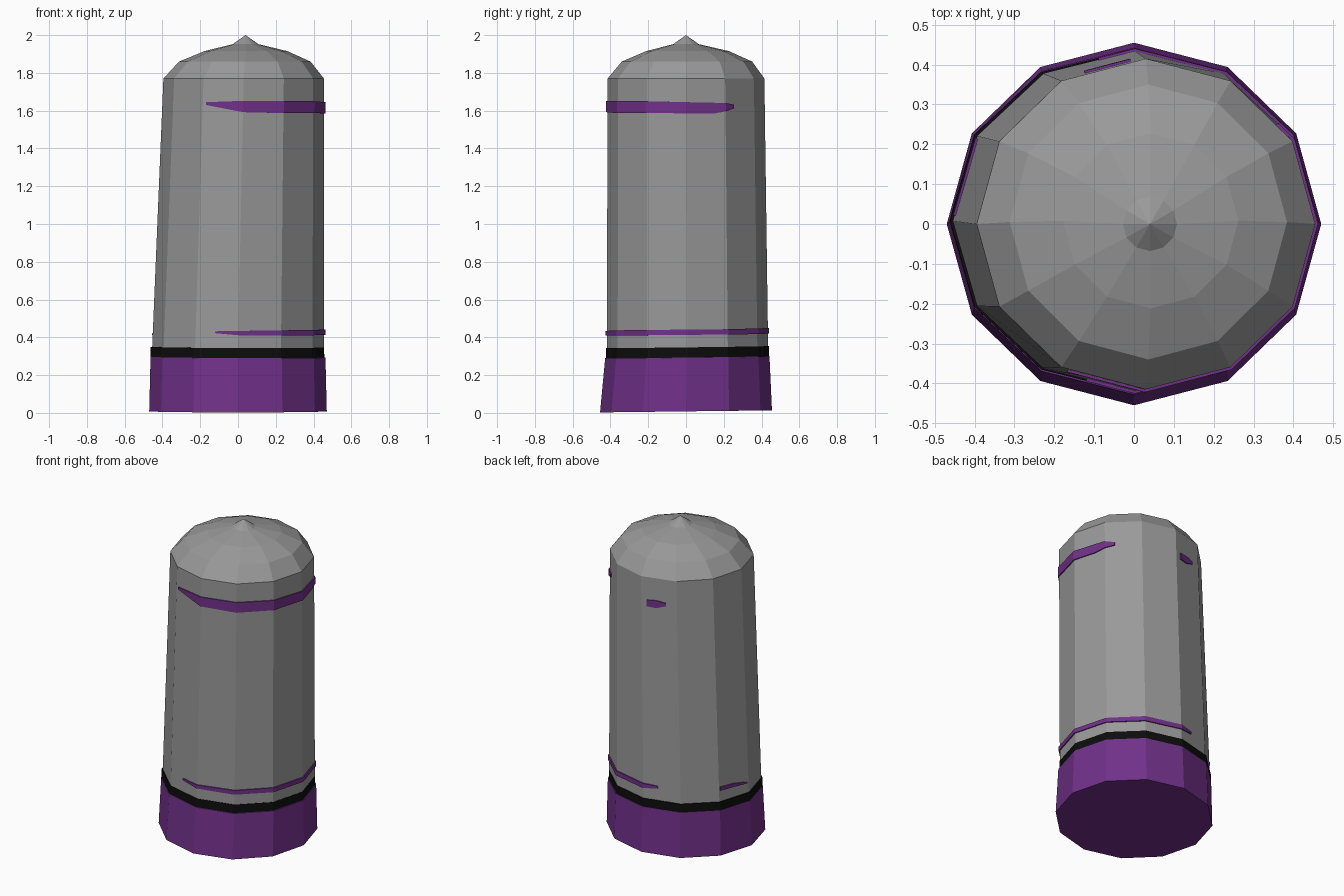
import bpy
import math

if "Cube" in bpy.data.objects:
    bpy.data.objects.remove(bpy.data.objects["Cube"])

N = 12


def material(name, rgb):
    m = bpy.data.materials.new(name)
    m.diffuse_color = (*rgb, 1.0)
    m.use_nodes = True
    m.node_tree.nodes["Principled BSDF"].inputs["Base Color"].default_value = m.diffuse_color
    return m


grey = material("grey", (0.32, 0.32, 0.32))
purple = material("purple", (0.165, 0.03, 0.25))
black = material("black", (0.004, 0.004, 0.004))


def make(name, verts, faces, mat):
    me = bpy.data.meshes.new(name)
    me.from_pydata(verts, [], faces)
    me.materials.append(mat)
    ob = bpy.data.objects.new(name, me)
    bpy.context.collection.objects.link(ob)
    return ob


def loft(name, rings, mat, bottom=False, tip=None):
    """Rings are (cx, cy, rx, ry, z, tilt_x, tilt_y)."""
    verts, faces = [], []
    for cx, cy, rx, ry, z, tx, ty in rings:
        for i in range(N):
            a = 2 * math.pi * i / N
            x, y = cx + rx * math.cos(a), cy + ry * math.sin(a)
            verts.append((x, y, z + tx * x + ty * y))
    for r in range(len(rings) - 1):
        for i in range(N):
            j = (i + 1) % N
            faces.append((r * N + i, r * N + j, (r + 1) * N + j, (r + 1) * N + i))
    if bottom:
        faces.append(tuple(reversed(range(N))))
    if tip:
        k = (len(rings) - 1) * N
        verts.append(tip)
        faces += [(k + i, k + (i + 1) % N, len(verts) - 1) for i in range(N)]
    return make(name, verts, faces, mat)


# Slightly leaning body with a low dome and pointed tip
BOT = (0.0, 0.008, 0.455, 0.427, 0.33)
TOP = (0.03, 0.0, 0.425, 0.415, 1.77)
loft("body", [BOT + (0, 0), TOP + (0, 0),
              (0.036, 0.005, 0.348, 0.345, 1.86, 0, 0),
              (0.042, 0.008, 0.22, 0.22, 1.915, 0, 0),
              (0.04, 0.0, 0.068, 0.068, 1.952, 0, 0)],
     grey, tip=(0.04, 0, 2.0))

# Flared base, its top lip, and the black ring above it
loft("base", [(0, 0, 0.47, 0.455, 0.008, 0, 0.012),
              (0, 0.007, 0.463, 0.435, 0.295, -0.005, 0.012),
              (0, 0.007, 0.44, 0.41, 0.297, -0.005, 0.012)], purple, bottom=True)
loft("black_ring", [(-0.003, 0.008, 0.46, 0.431, 0.294, -0.005, 0.012),
                    (-0.003, 0.008, 0.459, 0.431, 0.348, -0.003, 0.012),
                    (-0.003, 0.008, 0.43, 0.40, 0.349, -0.003, 0.012)], black)


def on_body(deg, z, off):
    """Point on the faceted body wall at an angle and height."""
    t = (z - BOT[4]) / (TOP[4] - BOT[4])
    cx, cy, rx, ry = [p + (q - p) * t for p, q in zip(BOT[:4], TOP[:4])]
    step = 360 / N
    i = math.floor(deg / step)
    f = deg / step - i
    a, b = math.radians(i * step), math.radians((i + 1) * step)
    ux = math.cos(a) * (1 - f) + math.cos(b) * f
    uy = math.sin(a) * (1 - f) + math.sin(b) * f
    return (cx + (rx + off) * ux, cy + (ry + off) * uy, z)


def band(name, stations):
    """Thin plate following the wall; stations are (angle, z low, z high)."""
    verts, faces = [], []
    for deg, lo, hi in stations:
        verts += [on_body(deg, lo, 0), on_body(deg, lo, 0.007),
                  on_body(deg, hi, 0.007), on_body(deg, hi, 0)]
    for s in range(len(stations) - 1):
        a, b = 4 * s, 4 * s + 4
        faces += [(a + k, b + k, b + k + 1, a + k + 1) for k in range(3)]
    e = len(verts) - 4
    faces += [(0, 1, 2, 3), (e + 3, e + 2, e + 1, e)]
    make(name, verts, faces, purple)


# Partial purple bands
band("upper_band", [(-117, 1.63, 1.645), (-90, 1.592, 1.652), (-60, 1.587, 1.652),
                    (-30, 1.587, 1.65), (0, 1.586, 1.645), (21, 1.585, 1.642),
                    (30, 1.597, 1.64), (38, 1.612, 1.632)])
band("upper_band_patch", [(95, 1.585, 1.625), (103, 1.583, 1.63), (111, 1.605, 1.622)])
band("lower_band", [(-106, 0.422, 0.432), (-90, 0.411, 0.434), (-60, 0.41, 0.437),
                    (-30, 0.411, 0.439), (0, 0.413, 0.441), (30, 0.415, 0.443),
                    (60, 0.417, 0.447), (90, 0.42, 0.449), (102, 0.43, 0.445)])
band("lower_band_patch", [(151, 0.422, 0.445), (164, 0.418, 0.44), (178, 0.412, 0.42)])
